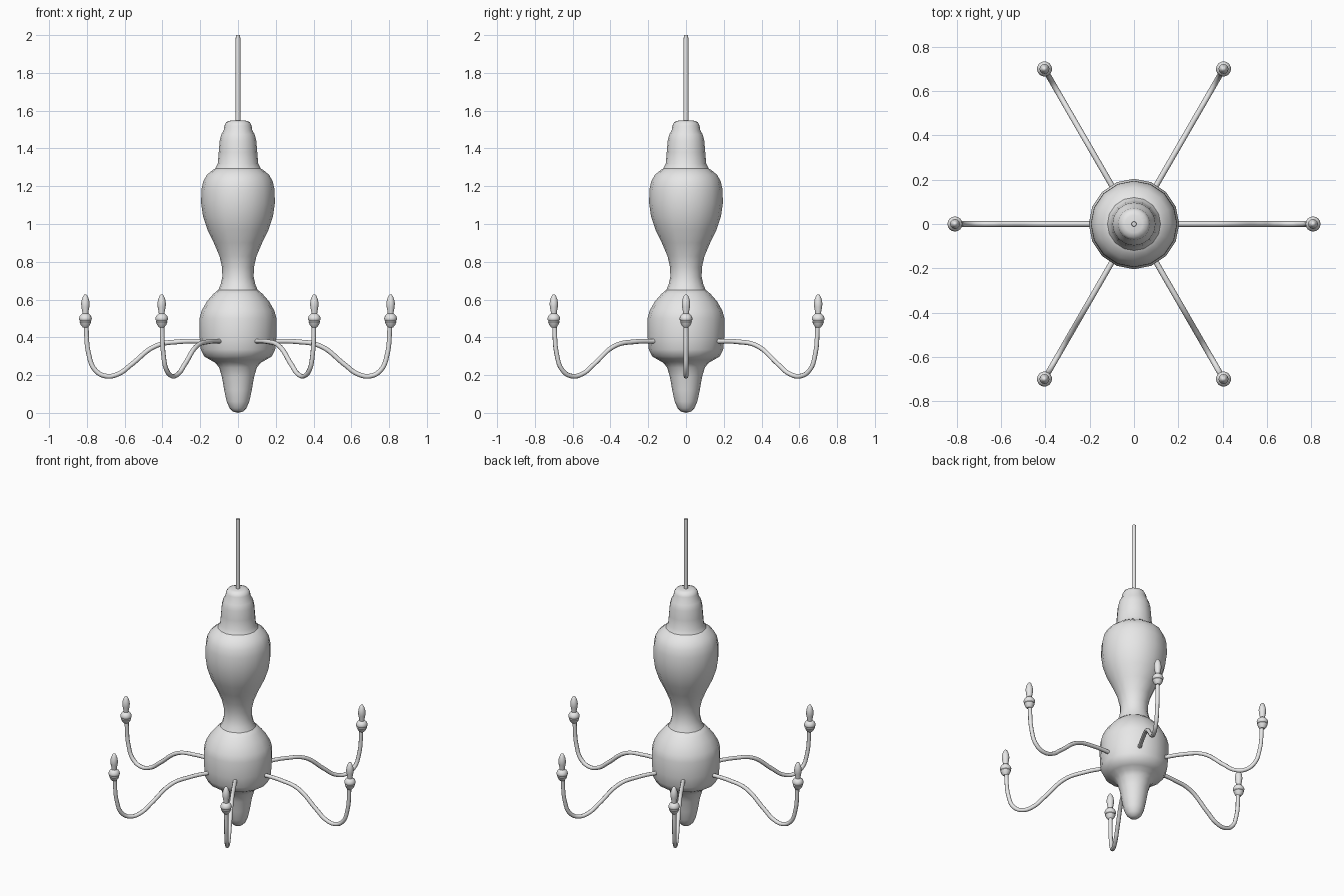
import bpy, math

cube = bpy.data.objects.get("Cube")
if cube:
    bpy.data.objects.remove(cube)

metal = bpy.data.materials.new("plain grey")
metal.use_nodes = True
grey = (0.8, 0.8, 0.8, 1)
metal.diffuse_color = grey
metal.node_tree.nodes["Principled BSDF"].inputs["Base Color"].default_value = grey


def lathe(name, profile, sides):
    """Revolve (radius, height) points around z; end radii of 0 become poles."""
    verts, faces, rings = [], [], []
    for r, z in profile:
        n = 1 if r == 0 else sides
        rings.append(range(len(verts), len(verts) + n))
        for i in range(n):
            a = math.tau * i / sides
            verts.append((r * math.cos(a), r * math.sin(a), z))
    for low, high in zip(rings, rings[1:]):
        for i in range(sides):
            j = (i + 1) % sides
            quad = [low[i % len(low)], low[j % len(low)],
                    high[j % len(high)], high[i % len(high)]]
            faces.append(list(dict.fromkeys(quad)))
    mesh = bpy.data.meshes.new(name)
    mesh.from_pydata(verts, [], faces)
    mesh.materials.append(metal)
    mesh.shade_smooth()
    mesh.set_sharp_from_angle(angle=math.radians(50))
    return mesh


def place(name, data, location=(0, 0, 0), turn=0):
    obj = bpy.data.objects.new(name, data)
    obj.location = location
    obj.rotation_euler.z = turn
    bpy.context.collection.objects.link(obj)
    return obj


# Central column: lower bowl with finial, vase, and cap
place("lower_bowl", lathe("lower_bowl", [
    (0, 0), (.025, .006), (.045, .025), (.06, .06), (.073, .12), (.085, .19),
    (.1, .24), (.12, .265), (.15, .282), (.18, .3), (.197, .335), (.203, .4),
    (.204, .5), (.193, .54), (.165, .59), (.13, .63), (.1, .655), (0, .66)], 16))
place("vase", lathe("vase", [
    (0, .65), (.105, .65), (.092, .68), (.083, .72), (.084, .77), (.098, .83),
    (.128, .9), (.162, .97), (.185, 1.04), (.195, 1.11), (.194, 1.18),
    (.184, 1.225), (.165, 1.26), (.135, 1.285), (.11, 1.3), (0, 1.302)], 16))
place("cap", lathe("cap", [
    (0, 1.28), (.12, 1.295), (.107, 1.32), (.102, 1.38), (.097, 1.44),
    (.088, 1.475), (.076, 1.495), (.072, 1.52), (.062, 1.54), (.04, 1.547),
    (0, 1.549)], 16))

# Hanging rod
place("hanging_rod", lathe("hanging_rod", [
    (0, 1.5), (.013, 1.5), (.013, 1.97), (.011, 2), (0, 2)], 12))

# Curved arm, swept along a smooth path
arm = bpy.data.curves.new("arm", "CURVE")
arm.dimensions = "3D"
arm.bevel_depth = .0125
arm.bevel_resolution = 2
arm.use_fill_caps = True
arm.materials.append(metal)
path = [(.18, .38), (.31, .377), (.434, .355), (.566, .255), (.63, .208),
        (.7, .195), (.757, .228), (.79, .31), (.805, .47)]
spline = arm.splines.new("BEZIER")
spline.bezier_points.add(len(path) - 1)
for point, (r, z) in zip(spline.bezier_points, path):
    point.co = (r, 0, z)
    point.handle_left_type = point.handle_right_type = "AUTO"

# Candle cup with a grooved rim, and a pointed bulb
cup = lathe("candle_cup", [
    (0, .453), (.014, .453), (.024, .465), (.031, .482), (.028, .487),
    (.033, .492), (.034, .502), (.029, .514), (.018, .525), (0, .526)], 16)
bulb = lathe("bulb", [
    (0, .518), (.015, .52), (.016, .535), (.021, .56), (.0225, .58),
    (.019, .6), (.012, .618), (.006, .626), (0, .627)], 12)

# Six arms around the column
for k in range(6):
    a = math.tau * k / 6
    end = (.808 * math.cos(a), .808 * math.sin(a), 0)
    place(f"arm_{k + 1}", arm, turn=a)
    place(f"candle_cup_{k + 1}", cup, end, a)
    place(f"bulb_{k + 1}", bulb, end, a)
